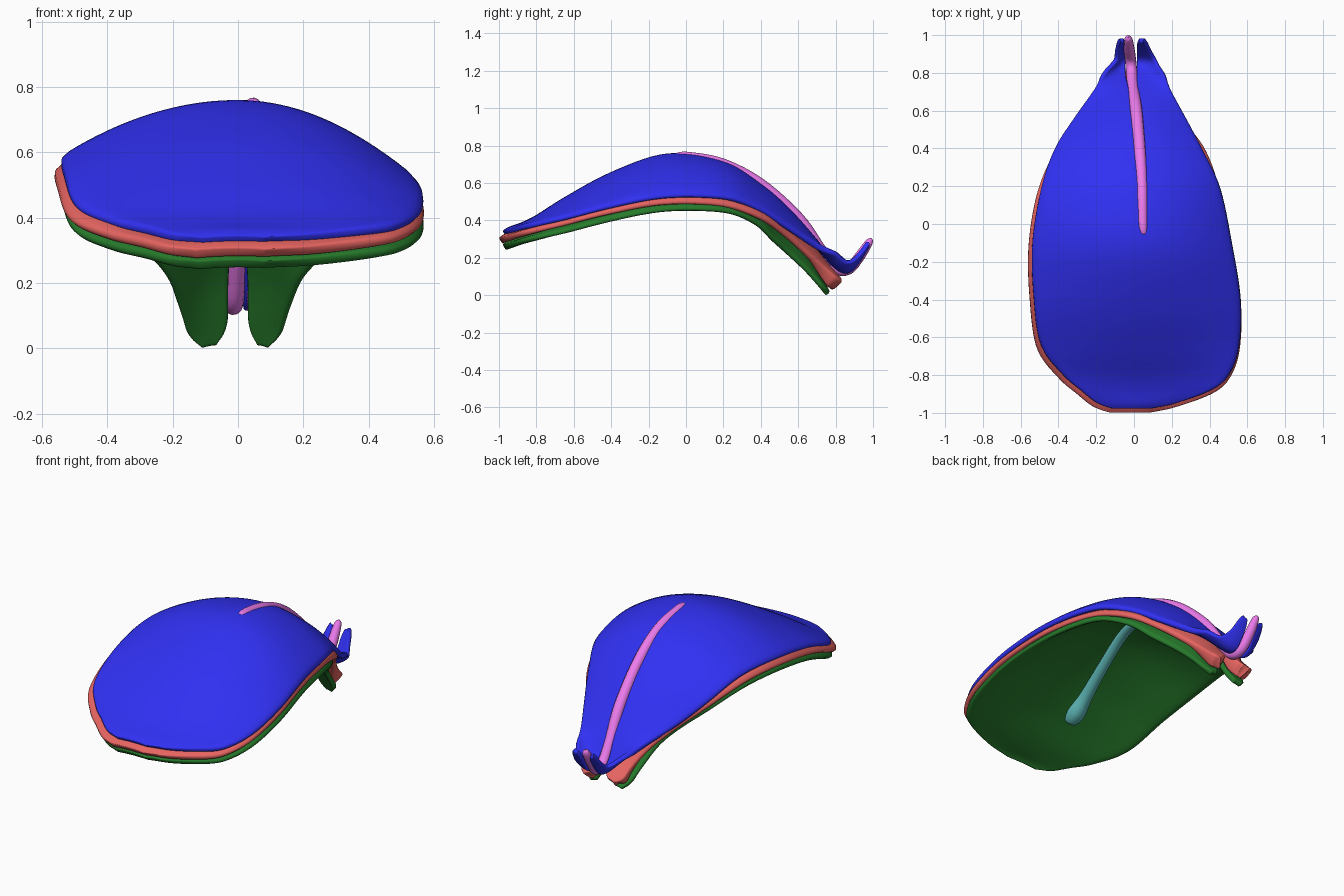
import bpy, bmesh
from math import sqrt

if "Cube" in bpy.data.objects:
    bpy.data.objects.remove(bpy.data.objects["Cube"])


def paint(obj, name, rgb):
    mat = bpy.data.materials.new(name)
    mat.diffuse_color = (*rgb, 1)
    mat.use_nodes = True
    mat.node_tree.nodes["Principled BSDF"].inputs["Base Color"].default_value = mat.diffuse_color
    obj.data.materials.append(mat)


def catmull(rows, steps=5):
    """Smoothly resample a list of equal-length tuples."""
    out = []
    n = len(rows)
    for i in range(n - 1):
        p0, p1, p2, p3 = (rows[max(0, min(n - 1, k))] for k in (i - 1, i, i + 1, i + 2))
        for s in range(steps):
            t = s / steps
            out.append([0.5 * (2 * b + (c - a) * t + (2 * a - 5 * b + 4 * c - d) * t * t
                               + (3 * b - a - 3 * c + d) * t ** 3)
                        for a, b, c, d in zip(p0, p1, p2, p3)])
    out.append(list(rows[-1]))
    return out


def ramp(y, a, b):
    t = max(0.0, min(1.0, (y - a) / (b - a)))
    return t * t * (3 - 2 * t)


def sheet(name, rgb, rows, slit, thin, thick, thick_from, round_end):
    """Domed leaf: rows of (y, left x, right x, ridge z, edge z), split at the back."""
    bm = bmesh.new()
    cols = 10
    start, full, centre, half = slit
    samples = catmull(rows)
    y_end = rows[-1][0]
    for side in (-1, 1):
        grid = []
        for y, xl, xr, zr, ze in samples:
            k = ramp(y, start, full)
            inner = centre * k + side * half * k
            outer = xl if side < 0 else xr
            # round off the lobe ends
            e = max(0.0, (y - y_end + round_end) / round_end)
            f = max(0.4, sqrt(max(0.0, 1 - e * e)))
            mid = (inner + outer) / 2
            inner, outer = mid + (inner - mid) * f, mid + (outer - mid) * f
            # the left margin rides a little higher than the right one
            tilt = -side * 0.025 * (1 - ramp(abs(y + 0.15), 0.2, 0.7))
            line = []
            for j in range(cols + 1):
                t = j / cols
                z = zr + (ze + tilt - zr) * t ** 2
                line.append(bm.verts.new((inner + (outer - inner) * t, y, z)))
            grid.append(line if side > 0 else line[::-1])
        for a, b in zip(grid, grid[1:]):
            for j in range(cols):
                bm.faces.new((a[j], a[j + 1], b[j + 1], b[j]))
    bmesh.ops.remove_doubles(bm, verts=bm.verts, dist=0.0005)
    for f in bm.faces:
        f.smooth = True
    me = bpy.data.meshes.new(name)
    bm.to_mesh(me)
    bm.free()
    obj = bpy.data.objects.new(name, me)
    bpy.context.collection.objects.link(obj)
    group = obj.vertex_groups.new(name="thickness")
    for v in me.vertices:
        w = thin + (thick - thin) * ramp(v.co.y, thick_from, thick_from + 0.16)
        group.add([v.index], w / max(thin, thick), 'REPLACE')
    sol = obj.modifiers.new("thickness", 'SOLIDIFY')
    sol.thickness = max(thin, thick)
    sol.offset = -1
    sol.vertex_group = "thickness"
    sub = obj.modifiers.new("round", 'SUBSURF')
    sub.levels = sub.render_levels = 1
    paint(obj, name, rgb)


def cord(name, rgb, pts):
    """Tube through points (x, y, z, radius) with rounded ends."""
    cu = bpy.data.curves.new(name, 'CURVE')
    cu.dimensions = '3D'
    cu.bevel_depth = 1.0
    cu.bevel_resolution = 4
    cu.use_fill_caps = True
    dense = catmull(pts, 6)
    sp = cu.splines.new('POLY')
    sp.points.add(len(dense) - 1)
    for p, (x, y, z, r) in zip(sp.points, dense):
        p.co = (x, y, z, 1)
        p.radius = max(r, 0.004)
    sp.use_smooth = True
    obj = bpy.data.objects.new(name, cu)
    bpy.context.collection.objects.link(obj)
    paint(obj, name, rgb)


# Shared front and middle of all three leaves
body = [(-.98, -.11, .08, .345, .34), (-.95, -.20, .23, .365, .35),
        (-.88, -.29, .42, .39, .375), (-.80, -.385, .51, .43, .395),
        (-.65, -.50, .565, .525, .435), (-.40, -.54, .575, .66, .51),
        (-.10, -.55, .53, .76, .56), (.20, -.50, .465, .72, .55)]


def lower(dz, dy, dx):
    return [(y + dy, xl - dx, xr + dx * .1, zr - dz, ze - dz) for y, xl, xr, zr, ze in body]


# Top leaf, gutter and two upturned tips at the back
sheet("top_leaf", (.03, .03, .9), body + [
    (.40, -.43, .37, .60, .47), (.55, -.335, .29, .47, .37), (.70, -.225, .205, .30, .28),
    (.80, -.15, .15, .175, .24), (.86, -.09, .11, .14, .19),
    (.91, -.085, .08, .19, .22), (.965, -.08, .06, .28, .29)],
    (.62, .82, -.015, .03), .035, .025, .7, .03)

# Middle leaf, ending in two thick lobes
sheet("middle_leaf", (.8, .13, .12), lower(.037, -.02, .02) + [
    (.40, -.42, .385, .56, .43), (.55, -.30, .27, .43, .32), (.65, -.22, .20, .32, .23),
    (.74, -.175, .15, .195, .15), (.81, -.16, .13, .115, .09), (.835, -.15, .12, .085, .07)],
    (.4, .65, 0, .03), .034, .075, .66, .04)

# Bottom leaf, ending in two rounded thin lobes
sheet("bottom_leaf", (.02, .2, .025), lower(.073, 0, .008) + [
    (.38, -.41, .37, .515, .40), (.48, -.29, .28, .425, .30), (.56, -.225, .21, .34, .225),
    (.65, -.19, .17, .22, .14), (.72, -.165, .145, .105, .07), (.77, -.15, .125, .02, .012)],
    (.4, .68, 0, .03), .032, .028, .5, .05)

# Cord along the top ridge, curling up through the slit
cord("upper_cord", (.85, .2, .85), [
    (.05, -.06, .745, .004), (.05, -.05, .742, .02), (.045, .02, .738, .028),
    (.042, .2, .70, .03), (.03, .4, .593, .031), (.012, .6, .412, .032),
    (-.005, .72, .245, .03), (-.012, .80, .145, .03), (-.018, .87, .14, .029),
    (-.026, .93, .21, .028), (-.03, .98, .285, .02), (-.03, .99, .305, .004)])

# Club-ended cord beneath the dome
cord("lower_cord", (.12, .5, .5), [
    (-.11, -.67, .405, .004), (-.108, -.66, .41, .037), (-.10, -.60, .435, .05),
    (-.085, -.50, .485, .036), (-.05, -.34, .555, .03), (0, -.12, .635, .028), (.04, .05, .645, .028),
    (.06, .2, .605, .03), (.05, .32, .53, .025), (.05, .37, .50, .004)])
